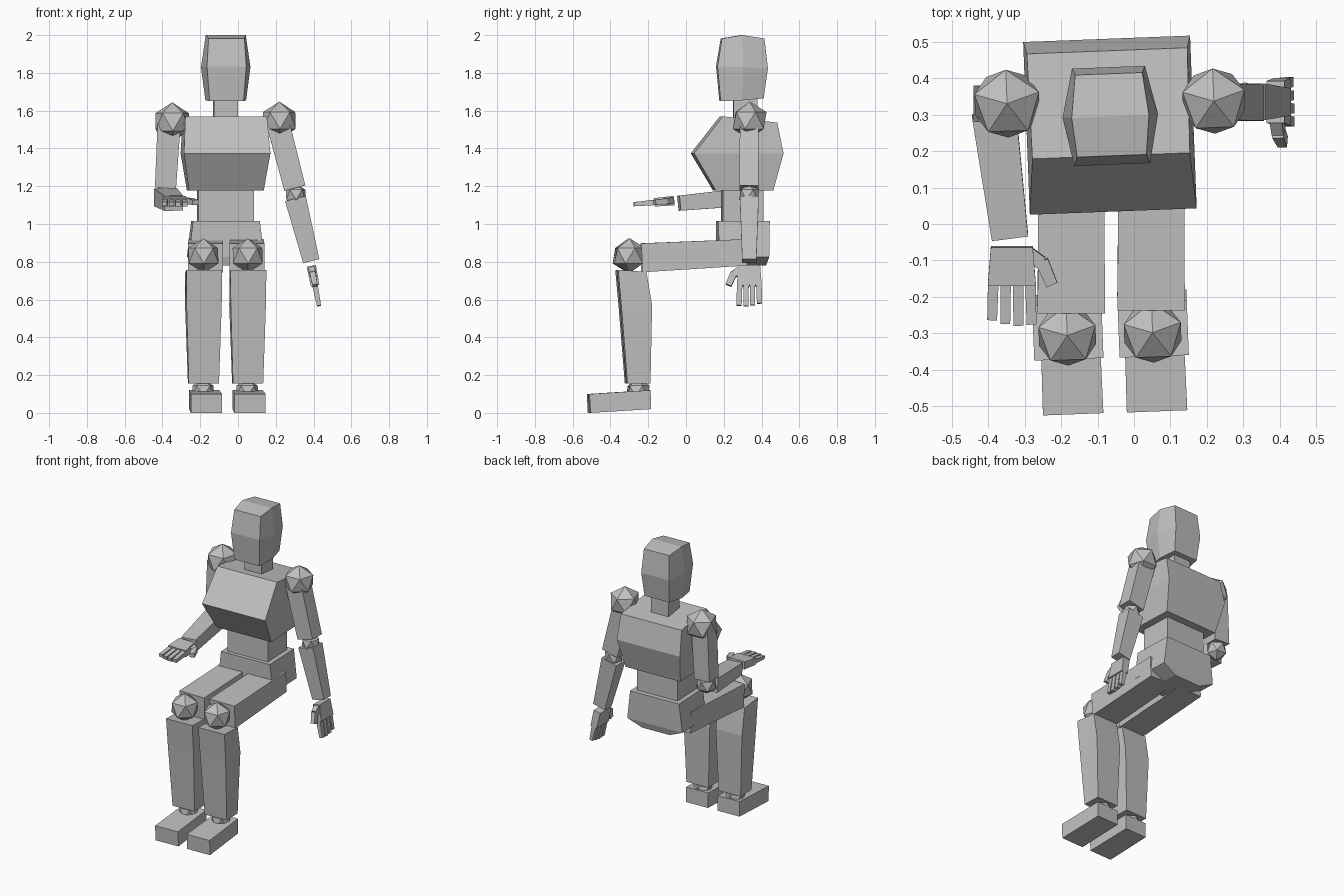
import bpy, bmesh, math
from mathutils import Vector, Matrix

if "Cube" in bpy.data.objects:
    bpy.data.objects.remove(bpy.data.objects["Cube"])

grey = bpy.data.materials.new("plain grey")
grey.diffuse_color = (0.53, 0.53, 0.53, 1)
grey.use_nodes = True
grey.node_tree.nodes["Principled BSDF"].inputs["Base Color"].default_value = grey.diffuse_color
YAW = math.radians(2.2)


def finish(name, bm):
    bmesh.ops.recalc_face_normals(bm, faces=bm.faces[:])
    mesh = bpy.data.meshes.new(name)
    bm.to_mesh(mesh)
    bm.free()
    mesh.materials.append(grey)
    ob = bpy.data.objects.new(name, mesh)
    bpy.context.collection.objects.link(ob)
    return ob


def skin(name, rings):
    """Join closed rings of equal length, capping the ends with strips."""
    bm = bmesh.new()
    vs = [[bm.verts.new(p) for p in r] for r in rings]
    n = len(vs[0])
    for a, b in zip(vs, vs[1:]):
        for i in range(n):
            j = (i + 1) % n
            bm.faces.new((a[i], a[j], b[j], b[i]))
    for r in (vs[0], vs[-1]):
        for i in range(n // 2 - 1):
            bm.faces.new((r[i], r[i + 1], r[n - 2 - i], r[n - 1 - i]))
    return finish(name, bm)


def block(name, cx, rings, dy=0):
    """Symmetric stack of rings; each ring lists (half width, y, z) front to back."""
    ys = [p[1] for r in rings for p in r]
    pivot = Vector((cx, (min(ys) + max(ys)) / 2 + dy, 0))
    rot = Matrix.Rotation(YAW, 3, 'Z')
    out = []
    for r in rings:
        loop = [Vector((cx + w, y + dy, z)) for w, y, z in r]
        loop += [Vector((cx - w, y + dy, z)) for w, y, z in reversed(r)]
        out.append([pivot + rot @ (p - pivot) for p in loop])
    return skin(name, out)


def limb(name, a, b, size_a, size_b, side):
    """Tapered box from a to b; sizes are (along side, across side)."""
    a, b = Vector(a), Vector(b)
    d = (b - a).normalized()
    u = Vector(side)
    u = (u - d * u.dot(d)).normalized()
    v = d.cross(u)
    rings = []
    for c, (w, t) in ((a, size_a), (b, size_b)):
        rings.append([c + u * w / 2 * i + v * t / 2 * j
                      for i, j in ((1, -1), (1, 1), (-1, 1), (-1, -1))])
    return skin(name, rings)


def ball(name, centre, r):
    bm = bmesh.new()
    bmesh.ops.create_icosphere(bm, subdivisions=1, radius=r)
    bmesh.ops.rotate(bm, verts=bm.verts, matrix=Matrix.Rotation(math.pi / 2 + YAW, 3, 'Z'))
    bmesh.ops.translate(bm, verts=bm.verts, vec=centre)
    return finish(name, bm)


def hand(tag, wrist, f, t):
    """Palm, four fingers and thumb; f points to the fingertips, t to the thumb."""
    o, f, t = Vector(wrist), Vector(f).normalized(), Vector(t).normalized()
    limb(tag + "_palm", o, o + f * .107, (.115, .05), (.132, .045), t)
    for i, length in enumerate((.095, .105, .11, .107)):
        k = (i - 1.5) * .034
        limb(f"{tag}_finger_{i + 1}", o + f * .1 + t * k, o + f * (.107 + length) + t * k * 1.06,
             (.029, .03), (.027, .022), t)
    p, q = o + t * .045 + f * .02, o + t * .082 + f * .045
    limb(tag + "_thumb_base", p, q, (.04, .035), (.036, .033), t - f)
    limb(tag + "_thumb_tip", q - f * .006, o + t * .11 + f * .105, (.036, .032), (.032, .026), t)


# head and neck
block("head", -.065, [
    [(.09, .18, 1.65), (.108, .295, 1.655), (.09, .408, 1.665)],
    [(.104, .163, 1.835), (.131, .297, 1.83), (.1, .43, 1.825)],
    [(.095, .187, 1.982), (.106, .295, 2.0), (.092, .412, 1.982)]])
block("neck", -.066, [[(.063, .25, 1.5), (.063, .375, 1.5)],
                      [(.063, .25, 1.7), (.063, .375, 1.7)]])

# torso, waist and hips
block("chest", -.066, [[(.198, .15, 1.178), (.198, .455, 1.178)],
                       [(.229, .034, 1.374), (.229, .508, 1.374)],
                       [(.216, .187, 1.57), (.22, .475, 1.537)]])
block("waist", -.066, [[(.147, .19, .96), (.147, .405, .96)],
                       [(.147, .19, 1.22), (.147, .405, 1.22)]])
block("pelvis", -.066, [[(.1, .18, .78), (.1, .42, .78)],
                        [(.2, .168, .825), (.2, .433, .825)],
                        [(.177, .165, 1.015), (.177, .437, 1.015)]])

# legs
for tag, s, thigh_x, shin_x, foot_x in (("right", -1, -.172, -.182, -.173),
                                        ("left", 1, .047, .052, .057)):
    dy = .004 * s
    limb(tag + "_thigh", (thigh_x, .32, .85), (thigh_x, -.237 + dy, .821),
         (.178, .14), (.185, .153), (1, .035, 0))
    ball(tag + "_knee", (thigh_x + (.004 if s > 0 else -.011), -.302 + dy, .832), .092)
    block(tag + "_shin", shin_x, [
        [(.08, -.317, .155), (.08, -.195, .155)],
        [(.093, -.35, .57), (.095, -.187, .57)],
        [(.095, -.367, .757), (.095, -.217, .747)]], dy)
    ball(tag + "_ankle", (shin_x - .003, -.255 + dy, .115), .066)
    block(tag + "_foot", foot_x, [
        [(.083, -.513, 0), (.08, -.192, .02)],
        [(.083, -.518, .1), (.08, -.194, .12)]], dy)

# hanging arm
ball("left_shoulder", (.219, .337, 1.548), .1)
limb("left_upper_arm", (.212, .335, 1.53), (.301, .333, 1.19), (.122, .1), (.115, .1), (1, 0, 0))
ball("left_elbow", (.306, .335, 1.155), .06)
limb("left_forearm", (.304, .335, 1.135), (.388, .335, .803), (.113, .1), (.088, .075), (1, 0, 0))
hand("left", (.388, .335, .778), (.19, 0, -.98), (0, -1, 0))

# bent arm
ball("right_shoulder", (-.348, .33, 1.54), .104)
limb("right_upper_arm", (-.365, .33, 1.53), (-.384, .33, 1.19), (.122, .1), (.112, .1), (1, 0, 0))
ball("right_elbow", (-.382, .325, 1.15), .068)
limb("right_forearm", (-.384, .305, 1.142), (-.34, -.037, 1.11), (.122, .095), (.1, .08), (1, 0, 0))
hand("right", (-.335, -.062, 1.124), (0, -1, -.09), (1, 0, 0))
